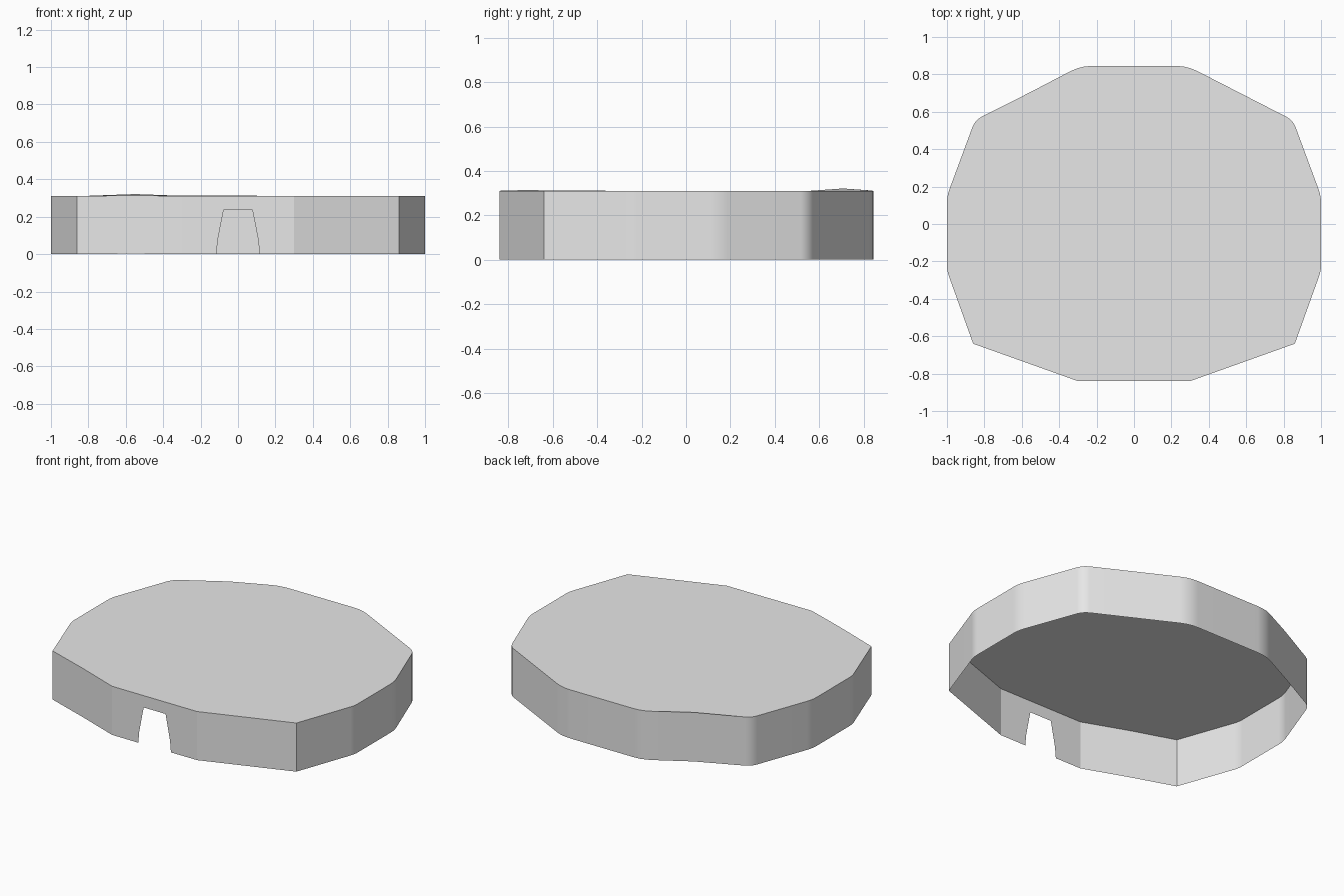
import bpy, bmesh, math
from mathutils import Vector

cube = bpy.data.objects.get("Cube")
if cube:
    bpy.data.objects.remove(cube)

HEIGHT = 0.31

# Single plain grey
grey = bpy.data.materials.new("plain_grey")
grey.use_nodes = True
grey.diffuse_color = (0.8, 0.8, 0.8, 1)
grey.node_tree.nodes["Principled BSDF"].inputs["Base Color"].default_value = (0.8, 0.8, 0.8, 1)


def rounded(corners):
    """Half outline from (x, y, rounding) corners, each softened by a short curve."""
    out = []
    for i, (x, y, r) in enumerate(corners):
        p = Vector((x, y))
        if not r:
            out.append(p)
            continue
        before = Vector(corners[i - 1][:2])
        after = Vector(corners[i + 1][:2]) if i + 1 < len(corners) else Vector((-x, y))
        a = p + (before - p).normalized() * r
        b = p + (after - p).normalized() * r
        for t in (0, 0.33, 0.67, 1):
            out.append(a * (1 - t) ** 2 + p * 2 * t * (1 - t) + b * t * t)
    return out


def lift(p):
    """Slight warp of the rim on the right-hand back and front edges."""
    bump = max(0, 1 - abs(p.x + 0.55) / 0.3)
    return bump * (0.011 if p.y > 0 else 0.004)


# Outline, counter-clockwise from the front left corner
half = rounded([(0.3, -0.84, 0), (0.86, -0.64, 0), (1, -0.25, 0.03),
                (1, 0.15, 0.04), (0.85, 0.555, 0.04), (0.285, 0.845, 0.06)])
other = [Vector((-p.x, p.y)) for p in reversed(half)]
# Extra points let the warped edges bend
other.insert(4, Vector((-0.55, 0.707)))
other.insert(len(other) - 1, Vector((-0.58, -0.74)))
outline = half + other


def make_object(name, bm):
    mesh = bpy.data.meshes.new(name)
    bm.to_mesh(mesh)
    bm.free()
    mesh.materials.append(grey)
    obj = bpy.data.objects.new(name, mesh)
    bpy.context.collection.objects.link(obj)
    return obj


# Outer wall: open below, one thin sheet
bm = bmesh.new()
low = [bm.verts.new((p.x, p.y, lift(p) * 0.7)) for p in outline]
high = [bm.verts.new((p.x, p.y, HEIGHT + lift(p))) for p in outline]
for i in range(len(outline) - 1):
    bm.faces.new((low[i], low[i + 1], high[i + 1], high[i]))

# Front panel with the tapered doorway
door = [(0.115, 0), (0.109, 0.07), (0.094, 0.15), (0.077, 0.235)]
door_left = [bm.verts.new((x, -0.84, z)) for x, z in door]
door_right = [bm.verts.new((-x, -0.84, z)) for x, z in door]
bm.faces.new([low[-1]] + door_right + door_left[::-1] + [low[0], high[0], high[-1]])
wall = make_object("outer_wall", bm)

# Flat roof
bm = bmesh.new()
bm.faces.new([bm.verts.new((p.x, p.y, HEIGHT + lift(p))) for p in outline])
make_object("roof", bm)

# Smooth the rounded corners, keep the broad panels flat
bpy.ops.object.select_all(action="DESELECT")
wall.select_set(True)
bpy.context.view_layer.objects.active = wall
bpy.ops.object.shade_smooth_by_angle(angle=math.radians(18))
weighted = wall.modifiers.new("flat_panels", "WEIGHTED_NORMAL")
weighted.keep_sharp = True
